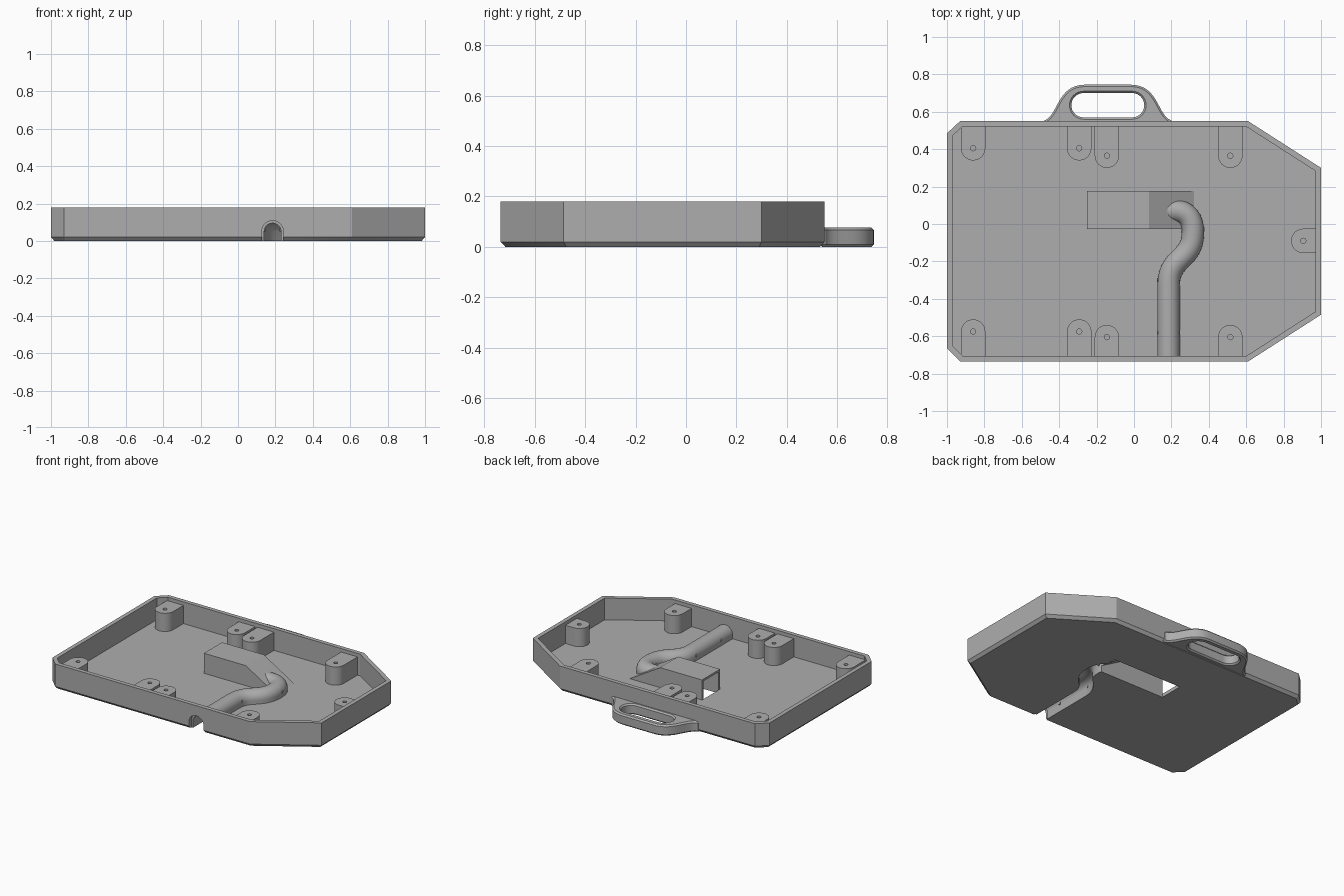
import bpy, bmesh, math
from mathutils import Vector

old = bpy.data.objects.get("Cube")
if old:
    bpy.data.objects.remove(old, do_unlink=True)

grey = bpy.data.materials.new("matte grey")
grey.use_nodes = True
colour = (0.42, 0.42, 0.42, 1)
grey.diffuse_color = colour
grey.node_tree.nodes["Principled BSDF"].inputs["Base Color"].default_value = colour


def finish(name, bm):
    bmesh.ops.recalc_face_normals(bm, faces=bm.faces[:])
    mesh = bpy.data.meshes.new(name)
    bm.to_mesh(mesh)
    bm.free()
    ob = bpy.data.objects.new(name, mesh)
    bpy.context.collection.objects.link(ob)
    mesh.materials.append(grey)
    return ob


def loft(name, rings):
    """Closed solid through a row of matching rings."""
    bm = bmesh.new()
    rows = [[bm.verts.new(p) for p in ring] for ring in rings]
    for a, b in zip(rows, rows[1:]):
        for i in range(len(a)):
            bm.faces.new((a[i - 1], a[i], b[i], b[i - 1]))
    bm.faces.new(rows[0])
    bm.faces.new(rows[-1])
    return finish(name, bm)


def prism(name, pts, z0, z1):
    return loft(name, [[(x, y, z) for x, y in pts] for z in (z0, z1)])


def arc(cx, cy, r, a0, a1, n):
    return [(cx + r * math.cos(a0 + (a1 - a0) * i / n),
             cy + r * math.sin(a0 + (a1 - a0) * i / n)) for i in range(n + 1)]


def bezier(a, b, c, d, n):
    a, b, c, d = map(Vector, (a, b, c, d))
    return [a * (1 - t) ** 3 + b * 3 * t * (1 - t) ** 2 + c * 3 * t * t * (1 - t) + d * t ** 3
            for t in (i / n for i in range(n + 1))]


def apply(ob, mod):
    bpy.context.view_layer.objects.active = ob
    bpy.ops.object.modifier_apply(modifier=mod.name)


def cut(ob, *cutters):
    for c in cutters:
        mod = ob.modifiers.new("cut", "BOOLEAN")
        mod.operation, mod.solver, mod.object = "DIFFERENCE", "EXACT", c
        apply(ob, mod)


def arch_sweep(name, path, r, z0):
    """Round-topped section swept along a flat path."""
    path = [Vector(p) for p in path]
    section = [(r, z0)] + arc(0, 0.05, r, 0, math.pi, 20) + [(-r, z0)]
    rings = []
    for i, p in enumerate(path):
        t = (path[min(i + 1, len(path) - 1)] - path[max(i - 1, 0)]).normalized()
        side = Vector((t.y, -t.x))
        rings.append([(p.x + side.x * u, p.y + side.y * u, z) for u, z in section])
    return loft(name, rings)


def wedge(name, x0, x1, x2, z0, top, y0, y1):
    """Box whose top slopes down to its right end."""
    pts = [(x0, z0), (x2, z0), (x2, 0.025), (x1, top), (x0, top)]
    return loft(name, [[(x, y, z) for x, z in pts] for y in (y0, y1)])


# Tray: chamfered underside, thin rim wall, recessed floor
outline = [(-0.93, 0.55), (0.61, 0.55), (1, 0.3), (1, -0.485),
           (0.61, -0.735), (-0.93, -0.735), (-1, -0.665), (-1, 0.485)]
tray = prism("tray", outline, 0, 0.18)
bm = bmesh.new()
bm.from_mesh(tray.data)
low, high = sorted((f for f in bm.faces if abs(f.normal.z) > 0.9),
                   key=lambda f: f.calc_center_median().z)
bmesh.ops.inset_region(bm, faces=[high], thickness=0.03, use_even_offset=True)
floor = bmesh.ops.extrude_discrete_faces(bm, faces=[high])["faces"][0]
for v in floor.verts:
    v.co.z = 0.025
for v in low.verts:
    v.co.z = 0.02
bmesh.ops.inset_region(bm, faces=[low], thickness=0.018, use_even_offset=True)
for v in low.verts:
    v.co.z = 0
bm.to_mesh(tray.data)
bm.free()

# Cable channel path and hollow cutters
bend = bezier((0.185, -0.33), (0.185, -0.17), (0.315, -0.2), (0.315, -0.045), 14)
bend += bezier((0.315, -0.045), (0.315, 0.03), (0.28, 0.07), (0.21, 0.07), 12)[1:]
tail = [(0.1, 0.07)]
channel = arch_sweep("channel_cutter", [(0.185, -0.8)] + bend + tail, 0.045, -0.05)
notch = arch_sweep("notch_cutter", [(0.185, -0.8), (0.185, -0.707)], 0.058, -0.05)
hollow = wedge("hollow_cutter", -0.3, 0.07, 0.3, -0.05, 0.153, -0.012, 0.162)

# Covers over the channel and the box
tube = arch_sweep("cable_cover", [(0.185, -0.707)] + bend + tail, 0.06, 0.004)
box = wedge("connector_cover", -0.25, 0.08, 0.32, 0.006, 0.168, -0.027, 0.177)
cut(tray, channel, notch)
cut(tube, channel, hollow)
cut(box, hollow, channel)
opening = prism("opening_cutter", [(-0.25, -0.012), (0.3, -0.012), (0.3, 0.162), (-0.25, 0.162)],
                -0.05, 0.06)
cut(tray, opening)
parts = [tray, tube, box]

# Small cable-retaining pins through the cover sides
for px, py, angle in ((0.185, -0.3, 0), (0.185, -0.58, 0), (0.315, -0.03, 0)):
    for s in (-1, 1):
        ring = arc(py, 0.06, 0.01, 0, math.tau * 7 / 8, 7)
        parts.append(loft("cable_pin", [[(px + s * d, y, z) for y, z in ring]
                                        for d in (0.038, 0.062)]))

# Screw posts running into the walls
posts = [(x, y, 1, 0.535 - y) for x, y in
         ((-0.86, 0.405), (-0.293, 0.405), (-0.145, 0.365), (0.515, 0.365))]
posts += [(x, y, -1, y + 0.715) for x, y in
          ((-0.86, -0.575), (-0.293, -0.575), (-0.145, -0.605), (0.515, -0.605))]
posts.append((0.905, -0.09, 0, 0.075))
for x, y, way, reach in posts:
    out = Vector((0, way)) if way else Vector((1, 0))
    side = Vector((-out.y, out.x))
    local = [(0.065, reach)] + arc(0, 0, 0.065, 0, -math.pi, 20) + [(-0.065, reach)]
    pts = [Vector((x, y)) + side * u + out * v for u, v in local]
    post = prism("screw_post", pts, 0.01, 0.155)
    hole = prism("hole_cutter", arc(x, y, 0.014, 0, math.tau * 15 / 16, 15), 0.05, 0.2)
    cut(post, hole)
    bpy.data.objects.remove(hole, do_unlink=True)
    parts.append(post)

# Carrying handle with a rounded slot
mid = -0.14
half = bezier((0.35, 0.55), (0.26, 0.57), (0.28, 0.745), (0.12, 0.745), 16)
half = [Vector((0.35, 0.53))] + half
pts = [(mid + p.x, p.y) for p in half] + [(mid - p.x, p.y) for p in reversed(half)]
handle = prism("handle", pts, 0, 0.077)
slot_pts = arc(mid + 0.13, 0.635, 0.065, -math.pi / 2, math.pi / 2, 16)
slot_pts += arc(mid - 0.13, 0.635, 0.065, math.pi / 2, math.pi * 1.5, 16)
slot = prism("slot_cutter", slot_pts, -0.1, 0.2)
cut(handle, slot)
bevel = handle.modifiers.new("chamfer", "BEVEL")
bevel.width, bevel.segments = 0.015, 1
bevel.limit_method, bevel.angle_limit = "ANGLE", math.radians(60)
apply(handle, bevel)
parts.append(handle)

for c in (channel, notch, hollow, opening, slot):
    bpy.data.objects.remove(c, do_unlink=True)

bpy.ops.object.select_all(action="DESELECT")
for ob in parts:
    ob.select_set(True)
bpy.context.view_layer.objects.active = tray
bpy.ops.object.shade_smooth_by_angle(angle=math.radians(30))
